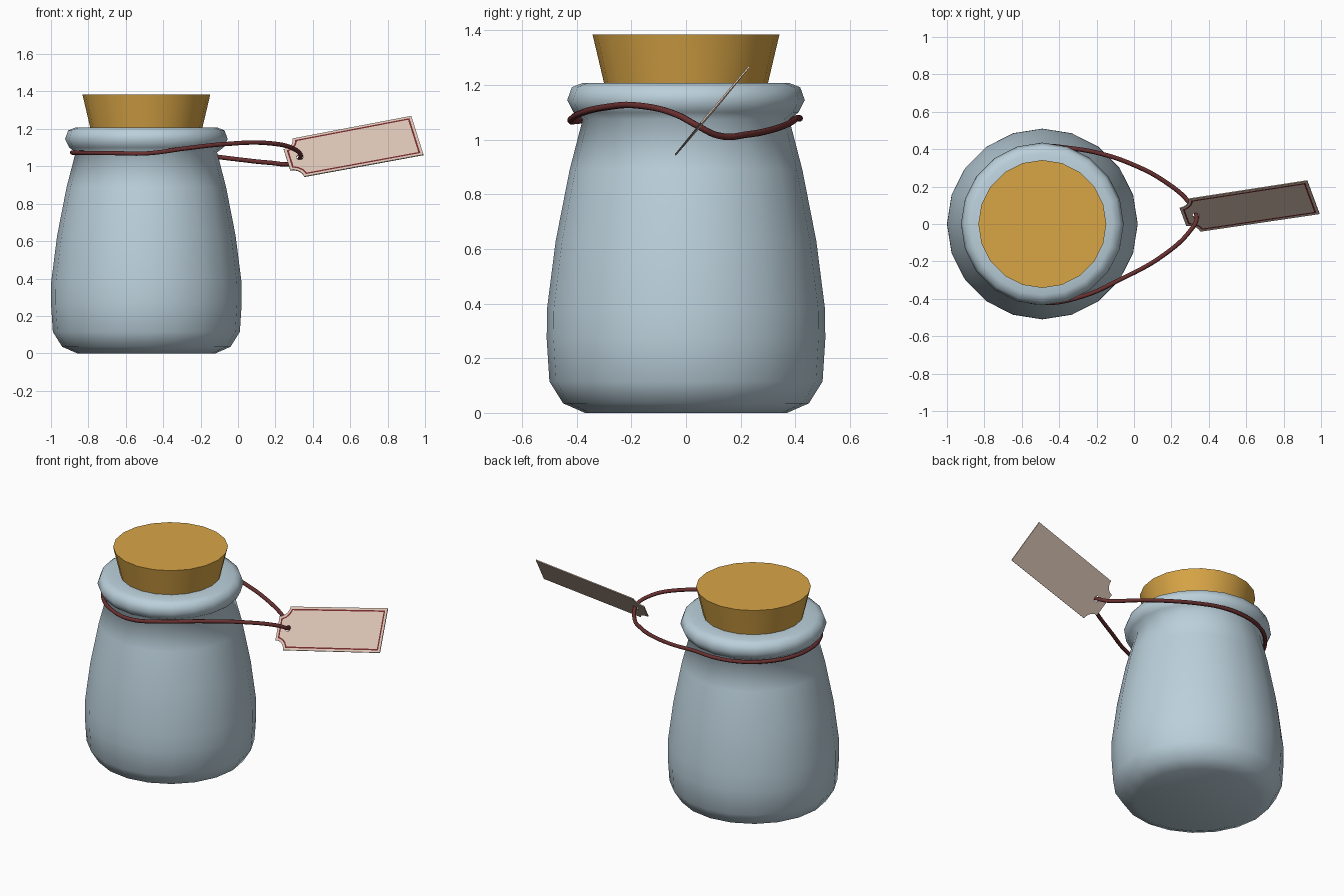
import bpy, bmesh, math
from mathutils import Vector, Matrix

if "Cube" in bpy.data.objects:
    bpy.data.objects.remove(bpy.data.objects["Cube"])


def mat(name, r, g, b):
    lin = [((c / 255 + 0.055) / 1.055) ** 2.4 for c in (r, g, b)]
    m = bpy.data.materials.new(name)
    m.diffuse_color = (*lin, 1)
    m.use_nodes = True
    m.node_tree.nodes["Principled BSDF"].inputs["Base Color"].default_value = m.diffuse_color
    return m


GLASS = mat("pale blue glass", 187, 208, 219)
CORK = mat("cork brown", 216, 165, 70)
CORD = mat("dark red cord", 106, 48, 48)
PAPER = mat("beige paper", 220, 197, 181)
LINE = mat("red border", 118, 42, 46)
CX = -0.49  # jar axis


def add(name, bm, *mats):
    me = bpy.data.meshes.new(name)
    bm.to_mesh(me)
    bm.free()
    ob = bpy.data.objects.new(name, me)
    bpy.context.collection.objects.link(ob)
    for m in mats:
        me.materials.append(m)
    return ob


def smooth(ob, angle):
    bpy.ops.object.select_all(action='DESELECT')
    bpy.context.view_layer.objects.active = ob
    ob.select_set(True)
    bpy.ops.object.shade_smooth_by_angle(angle=math.radians(angle))


def lathe(name, profile, material, sides=20, angle=45):
    bm = bmesh.new()
    rings = [[bm.verts.new((CX + r * math.cos(2 * math.pi * i / sides),
                            r * math.sin(2 * math.pi * i / sides), z))
              for i in range(sides)] for r, z in profile]
    for a, b in zip(rings, rings[1:]):
        for i in range(sides):
            j = (i + 1) % sides
            bm.faces.new((a[i], a[j], b[j], b[i]))
    bm.faces.new(rings[0][::-1])
    bm.faces.new(rings[-1])
    ob = add(name, bm, material)
    smooth(ob, angle)
    return ob


# jar with rolled lip and hollow mouth
lathe("jar", [(0.37, 0), (0.45, 0.035), (0.5, 0.115), (0.51, 0.27), (0.509, 0.38),
              (0.477, 0.63), (0.426, 0.89), (0.378, 1.075), (0.412, 1.1),
              (0.435, 1.145), (0.418, 1.192), (0.38, 1.207), (0.3, 1.207),
              (0.28, 1.12)], GLASS, angle=70)

# tapered stopper
lathe("cork_stopper", [(0.278, 1.11), (0.3, 1.207), (0.342, 1.385)], CORK)

# cord looped around the neck and through the tag
path = [(0.335, 0.035, 1.055), (0.305, -0.03, 1.09), (0.16, -0.165, 1.124),
        (-0.08, -0.30, 1.118), (-0.27, -0.385, 1.097)]
for i in range(9):
    t = i / 8
    a = math.radians(-90 - 180 * t)
    r = 0.422 - 0.022 * math.sin(math.pi * t) - 0.007 * t
    path.append((CX + r * math.cos(a), r * math.sin(a), 1.069 + 0.009 * t))
path += [(-0.34, 0.405, 1.078), (-0.185, 0.378, 1.06), (0, 0.315, 1.037),
         (0.16, 0.23, 1.02), (0.295, 0.115, 1.016)]
cu = bpy.data.curves.new("cord", 'CURVE')
cu.dimensions = '3D'
cu.bevel_depth = 0.012
cu.bevel_resolution = 2
cu.resolution_u = 6
sp = cu.splines.new('BEZIER')
sp.bezier_points.add(len(path) - 1)
for bp, p in zip(sp.bezier_points, path):
    bp.co = p
    bp.handle_left_type = bp.handle_right_type = 'AUTO'
sp.use_cyclic_u = True
cu.materials.append(CORD)
cord = bpy.data.objects.new("cord", cu)
bpy.context.collection.objects.link(cord)
bpy.ops.object.select_all(action='DESELECT')
bpy.context.view_layer.objects.active = cord
cord.select_set(True)
bpy.ops.object.convert(target='MESH')
smooth(bpy.context.view_layer.objects.active, 60)

# tag frame: u along its length, v across, n toward the viewer
u = Vector((0.636, 0.096, 0.119)).normalized()
v = Vector((-0.065, 0.177, 0.207))
v = (v - u * v.dot(u)).normalized()
n = u.cross(v)
frame = Matrix((u, v, n)).transposed().to_4x4()
frame.translation = (0.355, -0.041, 0.942)

# paper tag with scooped corners and an inset border line
L, W, R = 0.655, 0.28, 0.062
outline = [(L, 0), (L, W)]
outline += [(-R + R * math.cos(a), W - 0.003 + R * math.sin(a))
            for a in (-math.pi / 2 * k / 5 for k in range(6))]
outline += [(-R + R * math.cos(a), 0.003 + R * math.sin(a))
            for a in (math.pi / 2 * (1 - k / 5) for k in range(6))]
bm = bmesh.new()
face = bm.faces.new([bm.verts.new((x, y, 0.003)) for x, y in outline])
bm.normal_update()
back = bmesh.ops.duplicate(bm, geom=[face])
back_face = [f for f in back["geom"] if isinstance(f, bmesh.types.BMFace)][0]
for w in back_face.verts:
    w.co.z = -0.003
front_loop, back_loop = list(face.verts), list(back_face.verts)
back_face.normal_flip()
for i in range(len(front_loop)):
    j = (i + 1) % len(front_loop)
    bm.faces.new((front_loop[j], front_loop[i], back_loop[i], back_loop[j]))
bmesh.ops.inset_region(bm, faces=[face], thickness=0.014, use_even_offset=True)
ring = bmesh.ops.inset_region(bm, faces=[face], thickness=0.009, use_even_offset=True)
for f in ring["faces"]:
    f.material_index = 1
bmesh.ops.recalc_face_normals(bm, faces=bm.faces[:])
tag = add("paper_tag", bm, PAPER, LINE)
tag.matrix_world = frame

# punched hole
bm = bmesh.new()
bmesh.ops.create_cone(bm, cap_ends=True, segments=12, radius1=0.018, radius2=0.018,
                      depth=0.1, matrix=Matrix.Translation((0.008, 0.14, 0)))
cutter = add("hole_cutter", bm, PAPER)
cutter.matrix_world = frame
cutter.hide_render = True
cutter.hide_viewport = True
mod = tag.modifiers.new("hole", 'BOOLEAN')
mod.operation = 'DIFFERENCE'
mod.solver = 'EXACT'
mod.object = cutter
